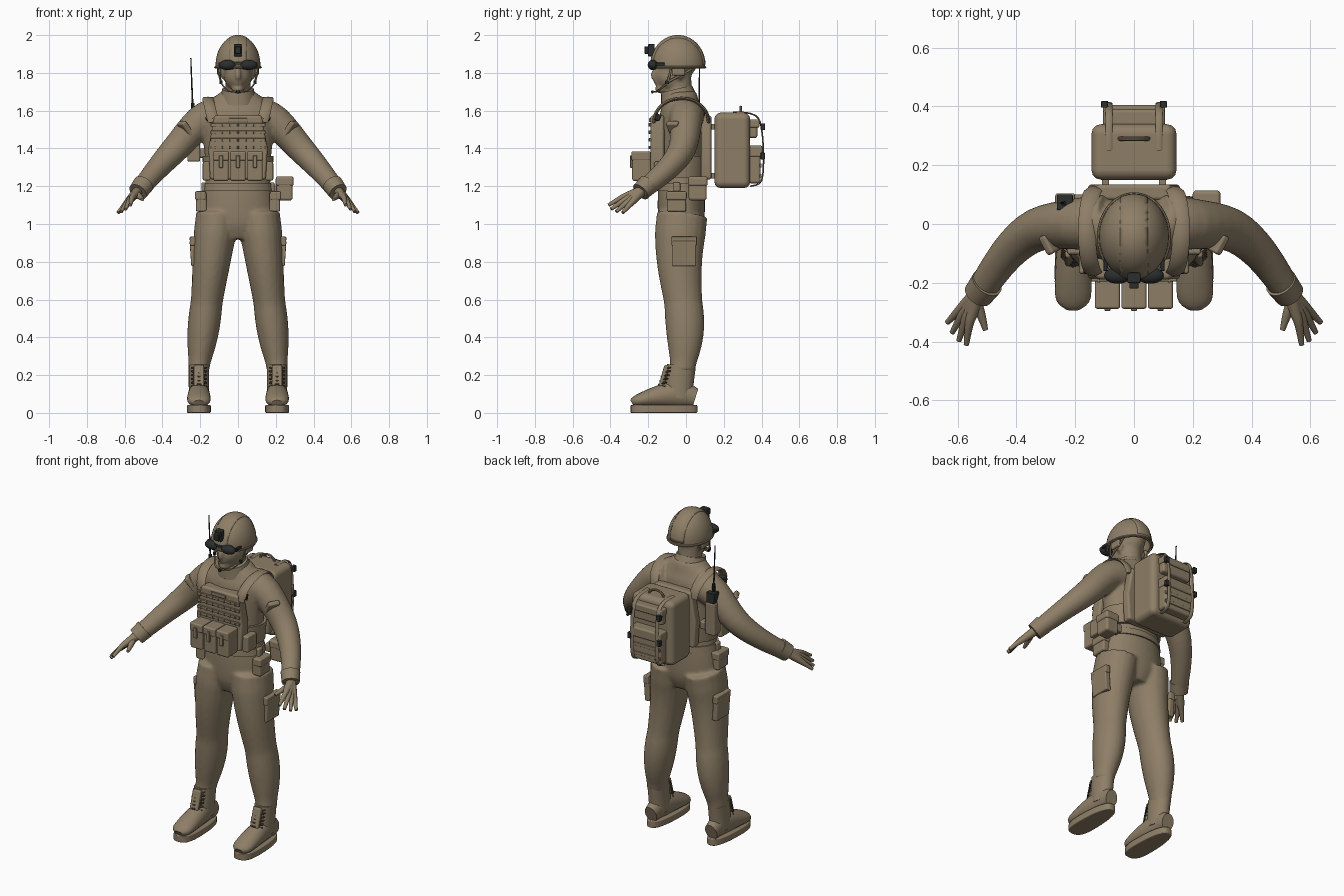
import bpy, bmesh, math
from math import sin, cos, pi, tau, copysign
from mathutils import Vector, Matrix, Euler

default_cube = bpy.data.objects.get("Cube")
if default_cube:
    bpy.data.objects.remove(default_cube)

SIDE, FORE, UP = Vector((1, 0, 0)), Vector((0, 1, 0)), Vector((0, 0, 1))


def material(name, red, green, blue):
    mat = bpy.data.materials.new(name)
    mat.use_nodes = True
    mat.diffuse_color = (red, green, blue, 1)
    mat.node_tree.nodes["Principled BSDF"].inputs["Base Color"].default_value = (red, green, blue, 1)
    return mat


TAN = material("khaki", .27, .21, .135)
BLACK = material("dark_grey", .025, .027, .027)
LACE = material("dark_brown", .07, .06, .04)


def sweep(rule, start, stop, count):
    return [rule(start + (stop - start) * i / count) for i in range(count + 1)]


def taper(points, first, last, ratio=1):
    """Give each centre point an ellipse whose size runs from first to last."""
    radii = sweep(lambda radius: radius, first, last, len(points) - 1)
    return [(*point, radius, radius * ratio) for point, radius in zip(points, radii)]


def spline(points, steps):
    """Catmull-Rom resampling of tuples of any length."""
    padded = [points[0], *points, points[-1]]
    out = []
    for a, b, c, d in zip(padded, padded[1:], padded[2:], padded[3:]):
        for t in [step / steps for step in range(steps)]:
            out.append([q + t * (r - p + t * (2 * p - 5 * q + 4 * r - s + t * (3 * q - p - 3 * r + s))) / 2
                        for p, q, r, s in zip(a, b, c, d)])
    return out + [points[-1]]


def tube(bm, points, ref=FORE, sides=20, steps=4):
    """Loft ellipses through (x, y, z, radius, radius) along a smooth path."""
    path = spline(points, steps)
    rings = []
    for i, (x, y, z, wide, deep) in enumerate(path):
        before, after = path[max(i - 1, 0)], path[min(i + 1, len(path) - 1)]
        along = Vector(after[:3]) - Vector(before[:3])
        u = ref.cross(along).normalized()
        v = along.cross(u).normalized()
        rings.append([bm.verts.new(Vector((x, y, z)) + u * wide * cos(tau * k / sides)
                                   + v * deep * sin(tau * k / sides)) for k in range(sides)])
    for low, high in zip(rings, rings[1:]):
        for k in range(sides):
            bm.faces.new((low[k - 1], low[k], high[k], high[k - 1]))
    bm.faces.new(rings[0])
    bm.faces.new(rings[-1])


def ball(bm, centre, radii, segments=24):
    bmesh.ops.create_uvsphere(bm, u_segments=segments, v_segments=segments // 2, radius=1,
                              matrix=Matrix.Translation(centre) @ Matrix.Diagonal((*radii, 1)))


def finish(name, bm, mat=TAN, mirror=False, bevel=0):
    bmesh.ops.recalc_face_normals(bm, faces=bm.faces)
    mesh = bpy.data.meshes.new(name)
    bm.to_mesh(mesh)
    bm.free()
    mesh.materials.append(mat)
    mesh.shade_smooth()
    mesh.set_sharp_from_angle(angle=math.radians(40))
    part = bpy.data.objects.new(name, mesh)
    bpy.context.collection.objects.link(part)
    if bevel:
        rounding = part.modifiers.new("Bevel", "BEVEL")
        rounding.width, rounding.segments, rounding.harden_normals = bevel, 3, True
    if mirror:
        part.modifiers.new("Mirror", "MIRROR").use_mirror_merge = False
    return part


def box(name, centre, size, bevel=.01, mat=TAN, mirror=False, tilt=(0, 0, 0), offsets=((0, 0, 0),)):
    bm = bmesh.new()
    turn = Euler([math.radians(angle) for angle in tilt]).to_matrix().to_4x4()
    for offset in offsets:
        place = Matrix.Translation(Vector(centre) + Vector(offset))
        bmesh.ops.create_cube(bm, size=1, matrix=place @ turn @ Matrix.Diagonal((*size, 1)))
    return finish(name, bm, mat, mirror, bevel)


def strap(name, paths, mat=TAN, mirror=False, ref=FORE, sides=8):
    bm = bmesh.new()
    for path in paths:
        tube(bm, path, ref, sides)
    return finish(name, bm, mat, mirror)


def slab(name, outline, to_space, low, high, bevel, mirror=False):
    """Extrude a flat outline between two depths."""
    bm = bmesh.new()
    face = bm.faces.new([bm.verts.new(to_space(p, q, low)) for p, q in outline])
    raised = bmesh.ops.extrude_face_region(bm, geom=[face])["geom"]
    shift = Vector(to_space(0, 0, high)) - Vector(to_space(0, 0, low))
    bmesh.ops.translate(bm, vec=shift, verts=[v for v in raised if isinstance(v, bmesh.types.BMVert)])
    return finish(name, bm, mirror=mirror, bevel=bevel)


def leg_ring(t, side):
    calf = max(0, sin(8 * (t - .55)))
    radius = min(.112, .12 - .065 * t + .012 * calf)
    return (side * (.11 + .1 * t), -.02 - .015 * sin(tau * t), 1.05 - .83 * t, radius, radius * 1.2)


# Clothed body and head, fused into one smooth skin
bm = bmesh.new()
torso = [(.92, .1, .09), (1, .19, .12), (1.12, .19, .125), (1.25, .17, .12), (1.4, .18, .12),
         (1.57, .2, .115), (1.64, .16, .095), (1.7, .09, .08)]
tube(bm, [(0, -.025, z, wide, deep) for z, wide, deep in torso], sides=32)
tube(bm, taper([(0, -.03, 1.6), (0, -.04, 1.8)], .067, .067))
ball(bm, (0, -.05, 1.87), (.085, .115, .11))
ball(bm, (0, -.07, 1.78), (.073, .095, .08))
ball(bm, (0, -.13, 1.715), (.035, .035, .025))
ball(bm, (0, -.155, 1.75), (.028, .015, .014))
tube(bm, taper([(0, -.15, 1.84), (0, -.175, 1.79), (0, -.16, 1.77)], .011, .018))
for side in (1, -1):
    ball(bm, (side * .08, -.03, 1.8), (.015, .025, .035))
    tube(bm, sweep(lambda t: leg_ring(t, side), 0, 1, 16), steps=2)
    arm = [(.1, 0, 1.58), (.2, 0, 1.54), (.33, -.02, 1.4), (.43, -.1, 1.29), (.53, -.24, 1.17)]
    tube(bm, taper([(side * x, y, z) for x, y, z in arm], .1, .048))
body = finish("clothed_body", bm)
fuse = body.modifiers.new("Fuse", "REMESH")
fuse.mode, fuse.voxel_size, fuse.use_smooth_shade = "VOXEL", .01, True
body.modifiers.new("Soften", "SMOOTH").iterations = 4

# Collar, cuffs and sleeve pockets
strap("collar", [taper([(0, -.035, 1.65), (0, -.05, 1.715)], .1, .083)], sides=28)
strap("sleeve_cuff", [taper([(.5, -.2, 1.21), (.53, -.24, 1.17)], .056, .051)], mirror=True, sides=20)
box("sleeve_pocket", (.275, -.06, 1.5), (.03, .07, .1), mirror=True, tilt=(0, 38, -28))

# Hands with spread fingers
bm = bmesh.new()
wrist = Vector((.53, -.235, 1.175))
for finger in range(4):
    knuckle = Vector((.56, -.34, 1.14)).lerp(Vector((.6, -.3, 1.1)), finger / 3)
    tip = Vector((.57, -.41, 1.1)).lerp(Vector((.635, -.335, 1.06)), finger / 3)
    if finger in (1, 2):
        tip += (tip - knuckle) * .2
    tube(bm, taper([wrist, wrist.lerp(knuckle, .6), knuckle, tip], .027, .009), SIDE, sides=12)
tube(bm, taper([(.54, -.26, 1.16), (.52, -.31, 1.145), (.505, -.36, 1.13)], .022, .009), SIDE, sides=12)
finish("hand", bm, mirror=True)


# Boots: rounded soles, uppers and crossed laces
def sole_edge(angle):
    across, along = cos(angle), sin(angle)
    return (.207 + (.062 - .01 * along) * copysign(abs(across) ** .7, across),
            -.117 + .177 * copysign(abs(along) ** .8, along))


slab("boot_sole", sweep(sole_edge, 0, tau, 28)[:-1], lambda x, y, z: (x, y, z), 0, .042, .006, mirror=True)
bm = bmesh.new()
foot = [(-.285, .02, .03), (-.25, .035, .06), (-.13, .06, .06), (-.03, .07, .05), (.05, .05, .04)]
tube(bm, [(.207, y, .03 + tall, tall, wide) for y, tall, wide in foot], SIDE)
tube(bm, taper([(.207, -.04, .08), (.207, -.035, .16), (.207, -.025, .25)], .053, .055, 1.4))
finish("boot_upper", bm, mirror=True)
box("boot_tongue", (.207, -.115, .195), (.055, .03, .12), mirror=True, tilt=(-16, 0, 0))
laces = []
for row in range(5):
    y, z = -.13 + .007 * row, .14 + .02 * row
    for reach in (.04, -.04):
        cross = [(.207 - reach, y + .02, z), (.207, y - .015, z + .01), (.207 + reach, y + .02, z + .02)]
        laces.append(taper(cross, .004, .004))
strap("boot_laces", laces, LACE, mirror=True, sides=6)


# Helmet shell with a raised centre panel
def dome(name, scale, half_width, bottom):
    bm = bmesh.new()
    ball(bm, (0, -.043, 1.84), (.12 * scale, .146 * scale, .16 * scale), 40)
    for point, outward in ((UP * bottom, -UP), (SIDE * half_width, SIDE), (-SIDE * half_width, -SIDE)):
        bmesh.ops.bisect_plane(bm, geom=bm.verts[:] + bm.edges[:] + bm.faces[:], plane_co=point,
                               plane_no=outward, clear_outer=True)
    finish(name, bm).modifiers.new("Thickness", "SOLIDIFY").thickness = .012


dome("helmet_shell", .99, .2, 1.825)
dome("helmet_panel", 1.005, .048, 1.845)
rim = sweep(lambda angle: (.12 * cos(angle), -.043 + .145 * sin(angle), 1.83), 0, tau, 24)
strap("helmet_rim", [taper(rim, .006, .006)], ref=UP)
box("ear_flap", (.1, -.04, 1.81), (.02, .07, .05), mirror=True)
front_strap = [(.106, -.08, 1.82), (.09, -.1, 1.75), (.05, -.15, 1.705), (0, -.17, 1.7)]
rear_strap = [(.1, .03, 1.82), (.09, -.1, 1.75)]
strap("chin_strap", [taper(path, .004, .004, 1.7) for path in (front_strap, rear_strap)], mirror=True)
box("strap_clip", (.09, -.1, 1.75), (.014, .02, .02), .003, BLACK, mirror=True)
box("chin_clip", (0, -.178, 1.7), (.02, .012, .016), .003, BLACK)
box("helmet_mount", (0, -.183, 1.92), (.044, .035, .065), .005, BLACK)
box("mount_latch", (0, -.205, 1.92), (.03, .03, .04), .005, BLACK)

# Goggles
bm = bmesh.new()
ball(bm, (.055, -.175, 1.842), (.047, .028, .027))
finish("goggle_lens", bm, BLACK, mirror=True)
box("goggle_bridge", (0, -.18, 1.855), (.06, .02, .012), .003, BLACK)
box("goggle_arm", (.097, -.11, 1.845), (.014, .1, .018), .003, BLACK, mirror=True)

# Plate vest: panels, waist band, belt and shoulder straps
half_panel = [(.147, 1.235), (.157, 1.4), (.125, 1.575)]
panel = half_panel + [(-x, z) for x, z in reversed(half_panel)]
slab("vest_front_panel", panel, lambda x, z, y: (x, y, z), -.188, -.115, .014)
slab("vest_back_panel", panel, lambda x, z, y: (x, y, z), .08, .135, .014)
strap("waist_band", [taper([(0, -.022, 1.245), (0, -.022, 1.36)], .18, .189, .76)], sides=36)
strap("belt", [taper([(0, -.028, 1.175), (0, -.028, 1.215)], .187, .182, .72)], sides=36)
shoulder = sweep(lambda a: (.13 + .03 * sin(a), -.025 - .145 * cos(a), 1.54 + .125 * sin(a)), 0, pi, 8)
strap("shoulder_strap", [taper(shoulder, .009, .009, 3.3)], mirror=True, ref=SIDE)
box("strap_buckle", (.147, -.153, 1.565), (.043, .03, .035), .004, BLACK, mirror=True, tilt=(-25, 0, 15))

# Webbing rows, name patch and front pouches
rows = [(0, 0, .04 * row) for row in range(4)]
box("vest_webbing", (0, -.19, 1.405), (.29, .01, .018), .002, offsets=rows)
stitches = [(.04 * column, 0, z) for column in range(-3, 4) for _, _, z in rows]
box("webbing_stitch", (0, -.195, 1.405), (.008, .008, .018), .002, offsets=stitches)
box("chest_patch", (0, -.19, 1.55), (.1, .012, .02), .002)
trio = [(.09 * column, 0, 0) for column in (-1, 0, 1)]
box("magazine_pouch", (0, -.235, 1.3), (.082, .1, .145), .012, offsets=trio)
box("pouch_flap", (0, -.238, 1.36), (.086, .102, .05), offsets=trio)
box("pouch_tab", (0, -.289, 1.33), (.02, .014, .065), .003, offsets=trio)
box("side_pouch", (.166, -.125, 1.28), (.042, .09, .1), mirror=True)

# Hip pouches and thigh pockets
box("hip_pouch", (.194, -.05, 1.115), (.057, .1, .1), mirror=True)
box("hip_pouch_flap", (.199, -.05, 1.15), (.058, .108, .047), mirror=True)
box("hip_pouch_loop", (.182, -.05, 1.19), (.025, .04, .06), mirror=True)
box("canteen_pouch", (.247, .062, 1.187), (.085, .095, .125), .014)
box("canteen_flap", (.247, .063, 1.226), (.095, .103, .052), .014)
box("canteen_loop", (.185, .06, 1.185), (.05, .06, .05))
box("thigh_pocket", (.235, -.01, .845), (.034, .125, .135), .006, mirror=True, tilt=(0, 4, 0))
box("thigh_pocket_flap", (.238, -.01, .91), (.034, .135, .047), .006, mirror=True, tilt=(0, 4, 0))

# Radio with antenna on the right of the back
box("radio_pouch", (-.234, .072, 1.43), (.068, .065, .2))
box("radio_pouch_loop", (-.185, .075, 1.375), (.05, .05, .05))
box("radio", (-.235, .074, 1.555), (.054, .052, .07), .004, BLACK)
strap("antenna", [taper([(-.239, .07, 1.58), (-.24, .07, 1.64)], .009, .009),
                  taper([(-.239, .07, 1.6), (-.25, .072, 1.88)], .005, .003)], BLACK)

# Backpack with pouches, straps, handle and buckles
box("backpack", (0, .245, 1.39), (.29, .19, .4), .035)
box("pack_mount", (.097, .14, 1.255), (.025, .04, .03), .003, mirror=True, offsets=((0, 0, 0), (0, 0, .26)))
box("upper_pack_pouch", (0, .354, 1.5), (.2, .048, .09), .014)
box("upper_pack_flap", (0, .36, 1.532), (.21, .058, .045))
box("lower_pack_pouch", (0, .362, 1.308), (.204, .066, .185), .014)
box("lower_pack_flap", (0, .367, 1.385), (.212, .076, .06))
box("pack_webbing", (0, .395, 1.255), (.2, .01, .02), .003, offsets=((0, 0, 0), (0, 0, .055)))
pack_path = [(.085, .25, 1.592), (.085, .34, 1.585), (.085, .392, 1.54), (.085, .41, 1.38),
             (.085, .4, 1.23), (.085, .34, 1.2)]
strap("pack_strap", [taper(pack_path, .004, .004, 3)], mirror=True, ref=SIDE)
box("pack_buckle", (.1, .407, 1.36), (.024, .023, .035), .003, BLACK, mirror=True, offsets=((0, 0, 0), (0, 0, .155)))
handle = sweep(lambda angle: (.05 * cos(angle), .29, 1.585 + .035 * sin(angle)), 0, pi, 6)
strap("pack_handle", [taper(handle, .007, .007)])
